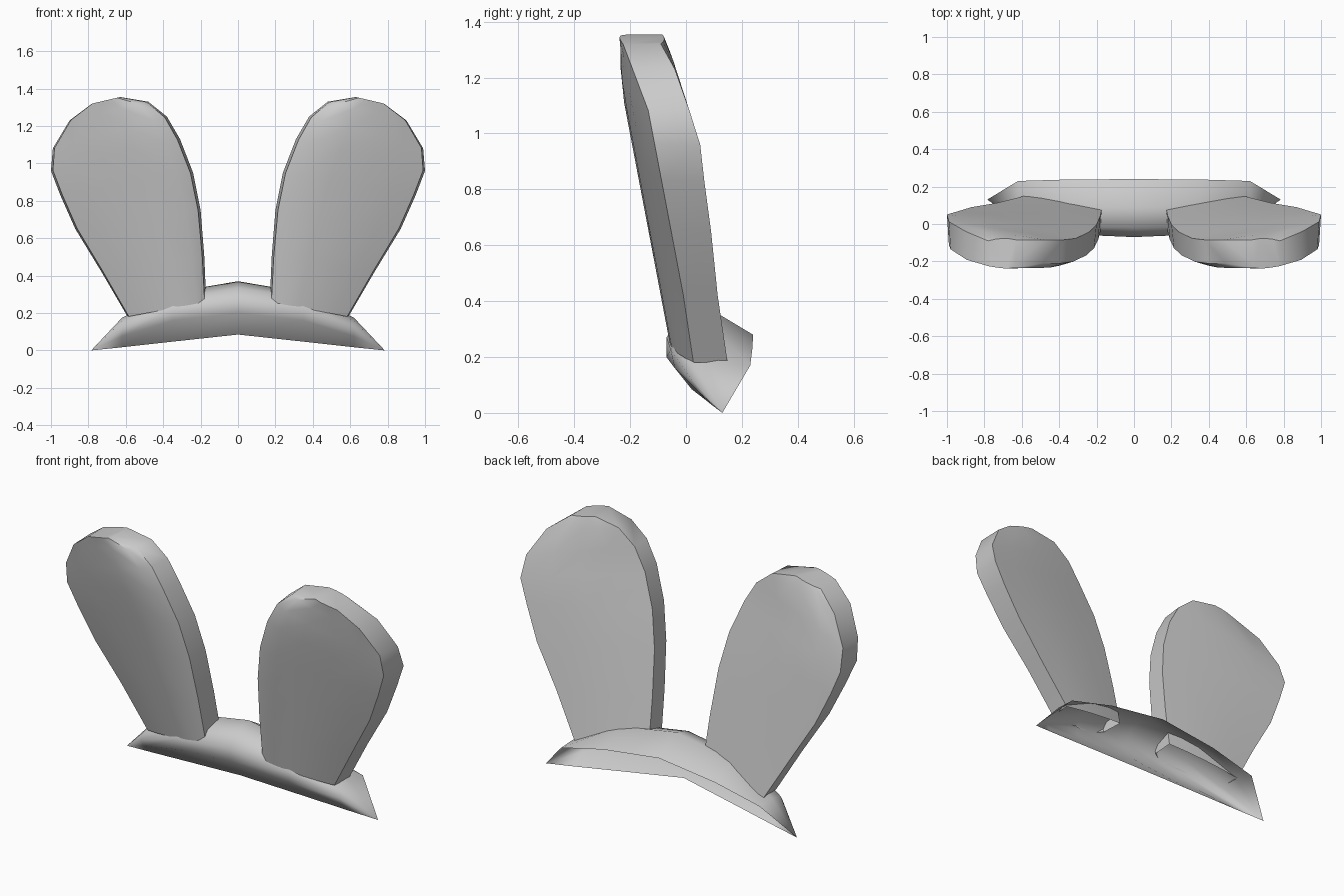
import bpy, bmesh, math

if "Cube" in bpy.data.objects:
    bpy.data.objects.remove(bpy.data.objects["Cube"])

# Single plain colour
grey = bpy.data.materials.new("plain_grey")
grey.use_nodes = True
COLOUR = (0.6, 0.6, 0.6, 1)
grey.diffuse_color = COLOUR
grey.node_tree.nodes["Principled BSDF"].inputs["Base Color"].default_value = COLOUR


def loft(name, rows, closed, cap, angle):
    """Skin a list of equal-length point rows."""
    bm = bmesh.new()
    rings = [[bm.verts.new(p) for p in row] for row in rows]
    n = len(rings[0])
    for a, b in zip(rings, rings[1:]):
        for i in range(n if closed else n - 1):
            j = (i + 1) % n
            bm.faces.new((a[i], a[j], b[j], b[i]))
    if cap:
        bm.faces.new(rings[-1])
    bmesh.ops.remove_doubles(bm, verts=bm.verts, dist=0.0005)
    bmesh.ops.recalc_face_normals(bm, faces=bm.faces)
    mesh = bpy.data.meshes.new(name)
    bm.to_mesh(mesh)
    bm.free()
    mesh.materials.append(grey)
    obj = bpy.data.objects.new(name, mesh)
    bpy.context.collection.objects.link(obj)
    bpy.ops.object.select_all(action='DESELECT')
    obj.select_set(True)
    bpy.context.view_layer.objects.active = obj
    bpy.ops.object.shade_smooth_by_angle(angle=math.radians(angle))
    return obj


# Headband: open shell, one (y, z) section per station, tapering to the tips
centre = [(.02, .085), (-.07, .2), (-.07, .27), (-.02, .335), (.09, .37), (.24, .28)]
middle = [(.069, .047), (-.04, .16), (-.055, .225), (-.015, .28), (.09, .31), (.238, .235)]
outer = [(.107, .017), (.045, .075), (.02, .12), (.04, .155), (.12, .175), (.23, .17)]
tip = [(.13, 0)] * len(centre)
half = [(.35, middle), (.62, outer), (.785, tip)]
stations = [(-x, s) for x, s in reversed(half)] + [(0, centre)] + half
loft("headband", [[(x, y, z) for y, z in s] for x, s in stations], False, False, 60)

# Ear rows from base to top: inner edge x z, outer edge x z,
# then depth of the outer edge's front and back behind the leaning front plane
EAR = [
    (.17, .26, .59, .18, .08, .20),
    (.18, .50, .73, .42, .09, .21),
    (.20, .75, .87, .65, .09, .23),
    (.24, .95, .95, .83, .09, .24),
    (.31, 1.13, 1.0, .96, .09, .25),
    (.38, 1.25, .99, 1.08, .09, .235),
    (.48, 1.33, .90, 1.23, .05, .20),
    (.63, 1.355, .78, 1.32, .015, .15),
]


def front_plane(z):
    return max(-.07 - .19 * (z - .28), -.24)


def ear_row(xi, zi, xo, zo, front, back, side):
    def point(u, depth):
        z = zi + (zo - zi) * u
        return (side * (xi + (xo - xi) * u), front_plane(z) + depth, z)
    face = [point(u, front * u ** 2 + lip) for u, lip in
            ((.02, .03), (.12, .005), (.35, 0), (.6, 0), (.82, 0), (.985, 0))]
    rear = [point(u, .155 + (back - .155) * u + .04 * u * (1 - u))
            for u in (1, .75, .5, .25, 0)]
    return face + rear


for name, side in (("left_ear", 1), ("right_ear", -1)):
    loft(name, [ear_row(*row, side) for row in EAR], True, True, 50)
